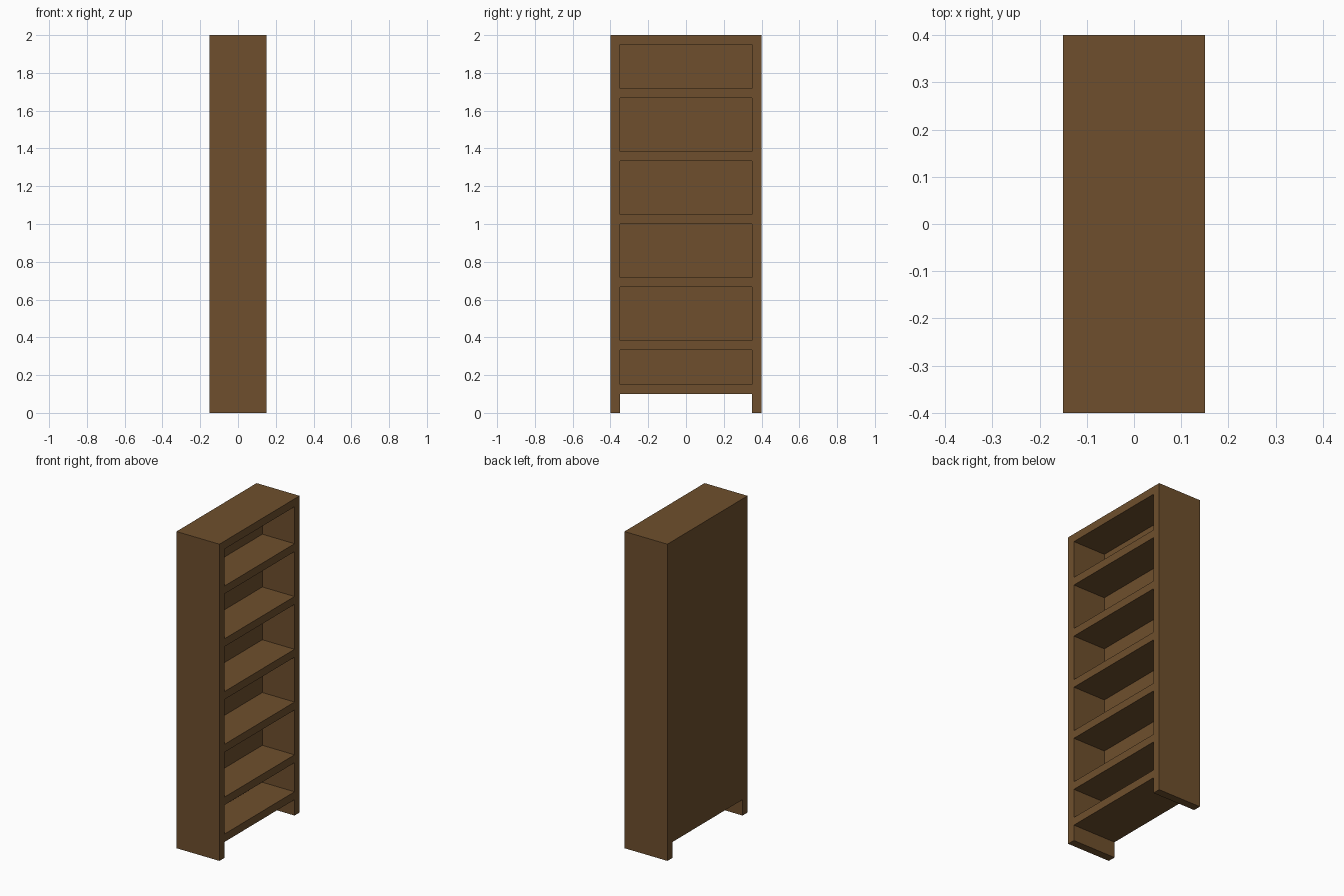
import bpy

if "Cube" in bpy.data.objects:
    bpy.data.objects.remove(bpy.data.objects["Cube"])

# One brown wood colour for the whole bookcase
wood = bpy.data.materials.new("brown wood")
wood.diffuse_color = (0.156, 0.078, 0.026, 1.0)
wood.use_nodes = True
wood.node_tree.nodes["Principled BSDF"].inputs["Base Color"].default_value = wood.diffuse_color

W, D, H = 0.15, 0.40, 2.0     # half depth in x, half width in y, height
T = 0.05                      # board thickness
BACK = -0.075                 # inner face of the back panel
BASE = 0.10                   # underside of the lowest shelf


def board(name, x0, x1, y0, y1, z0, z1):
    """Axis-aligned board between two corners."""
    bpy.ops.mesh.primitive_cube_add(
        size=1, location=((x0 + x1) / 2, (y0 + y1) / 2, (z0 + z1) / 2))
    ob = bpy.context.object
    ob.name = name
    ob.scale = (x1 - x0, y1 - y0, z1 - z0)
    bpy.ops.object.transform_apply(location=False, rotation=False, scale=True)
    ob.data.materials.append(wood)
    return ob


inner = D - T

# Side panels reach the floor and act as feet
board("side_panel_left", -W, W, -D, -inner, 0, H)
board("side_panel_right", -W, W, inner, D, 0, H)

# Back panel stops above the floor
board("back_panel", -W, BACK, -inner, inner, BASE, H)

# Top and bottom boards, flush with the open side
board("top_board", BACK, W, -inner, inner, H - T, H)
board("bottom_shelf", BACK, W, -inner, inner, BASE, BASE + T)

# Five evenly spaced shelves
for i in range(1, 6):
    z = i / 3
    board(f"shelf_{i}", BACK, W, -inner, inner, z, z + T)
